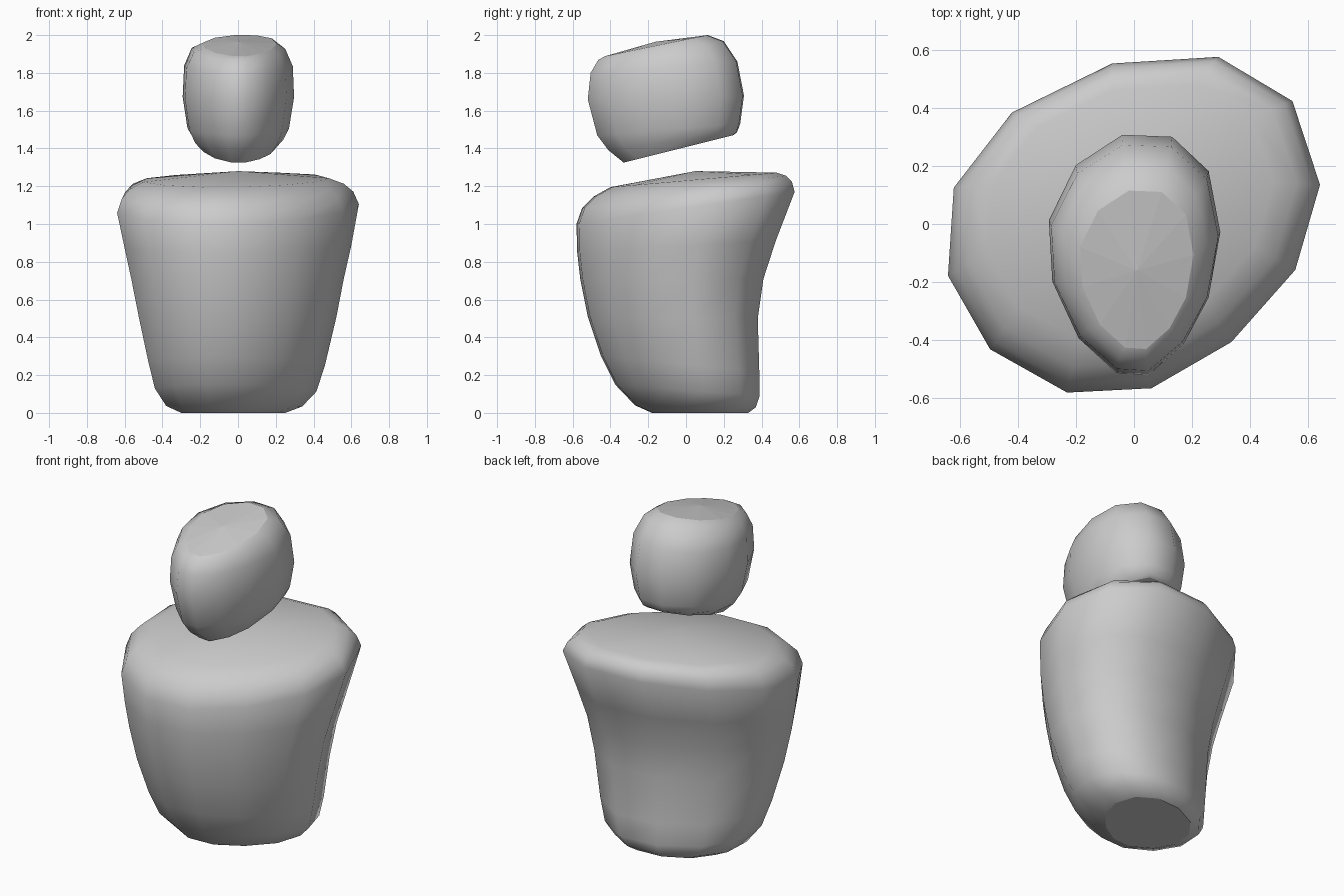
import bpy, bmesh

if "Cube" in bpy.data.objects:
    bpy.data.objects.remove(bpy.data.objects["Cube"])

# Twelve-sided outlines seen from above
TORSO_PLAN = [(-.64, -.175), (-.495, -.43), (-.23, -.58), (.06, -.565), (.335, -.405), (.555, -.155),
              (.64, .14), (.545, .43), (.29, .583), (-.075, .56), (-.42, .39), (-.62, .13)]
HEAD_PLAN = [(-.28, -.19), (-.19, -.385), (-.06, -.505), (.05, -.512), (.17, -.405), (.255, -.245),
             (.295, -.02), (.255, .19), (.13, .308), (-.04, .315), (-.2, .21), (-.292, .02)]


def unit_outline(plan):
    """Scale an outline to the range -1..1 on both axes."""
    def norm(vals):
        lo, hi = min(vals), max(vals)
        return [2 * (v - lo) / (hi - lo) - 1 for v in vals]
    return list(zip(norm([p[0] for p in plan]), norm([p[1] for p in plan])))


def loft(name, plan, rings, apex, flat_top):
    """Skin tilted rings: (front y, front z, back y, back z, left x, right x)."""
    bm = bmesh.new()
    outline = unit_outline(plan)
    loops = []
    for yf, zf, yb, zb, xl, xr in rings:
        loop = []
        for u, v in outline:
            t = (v + 1) / 2
            loop.append(bm.verts.new((xl + (xr - xl) * (u + 1) / 2,
                                      yf + (yb - yf) * t, zf + (zb - zf) * t)))
        loops.append(loop)
    n = len(outline)
    for a, b in zip(loops, loops[1:]):
        for i in range(n):
            j = (i + 1) % n
            bm.faces.new((a[i], a[j], b[j], b[i])).smooth = True
    # flat base and a fan on top
    bm.faces.new(loops[0][::-1]).smooth = False
    tip = bm.verts.new(apex)
    for i in range(n):
        f = bm.faces.new((loops[-1][i], loops[-1][(i + 1) % n], tip))
        f.smooth = not flat_top
    # keep the base rim (and a faceted top rim) crisp
    for e in bm.edges:
        e.smooth = all(f.smooth for f in e.link_faces)
    bmesh.ops.recalc_face_normals(bm, faces=bm.faces)
    mesh = bpy.data.meshes.new(name)
    bm.to_mesh(mesh)
    bm.free()
    obj = bpy.data.objects.new(name, mesh)
    bpy.context.collection.objects.link(obj)
    return obj


# Tapered torso with sloping shoulders
loft("torso", TORSO_PLAN, [
    (-.18, 0, .33, 0, -.30, .25),
    (-.27, .04, .37, .03, -.38, .34),
    (-.375, .15, .39, .09, -.44, .415),
    (-.45, .30, .388, .22, -.475, .46),
    (-.52, .51, .38, .50, -.525, .52),
    (-.56, .71, .41, .71, -.565, .56),
    (-.576, .85, .475, .91, -.60, .60),
    (-.58, 1.00, .575, 1.17, -.64, .64),
    (-.55, 1.085, .56, 1.225, -.615, .61),
    (-.49, 1.145, .53, 1.255, -.575, .56),
    (-.40, 1.195, .48, 1.272, -.50, .48),
], (0, .05, 1.28), False)

# Floating head, tilted forward
loft("head", HEAD_PLAN, [
    (-.33, 1.325, .25, 1.47, -.19, .20),
    (-.41, 1.39, .27, 1.485, -.235, .24),
    (-.47, 1.47, .287, 1.53, -.268, .27),
    (-.52, 1.66, .307, 1.68, -.293, .297),
    (-.505, 1.80, .272, 1.86, -.285, .29),
    (-.465, 1.868, .20, 1.968, -.245, .25),
    (-.43, 1.888, .115, 2.0, -.185, .205),
], (.01, -.16, 1.965), True)
